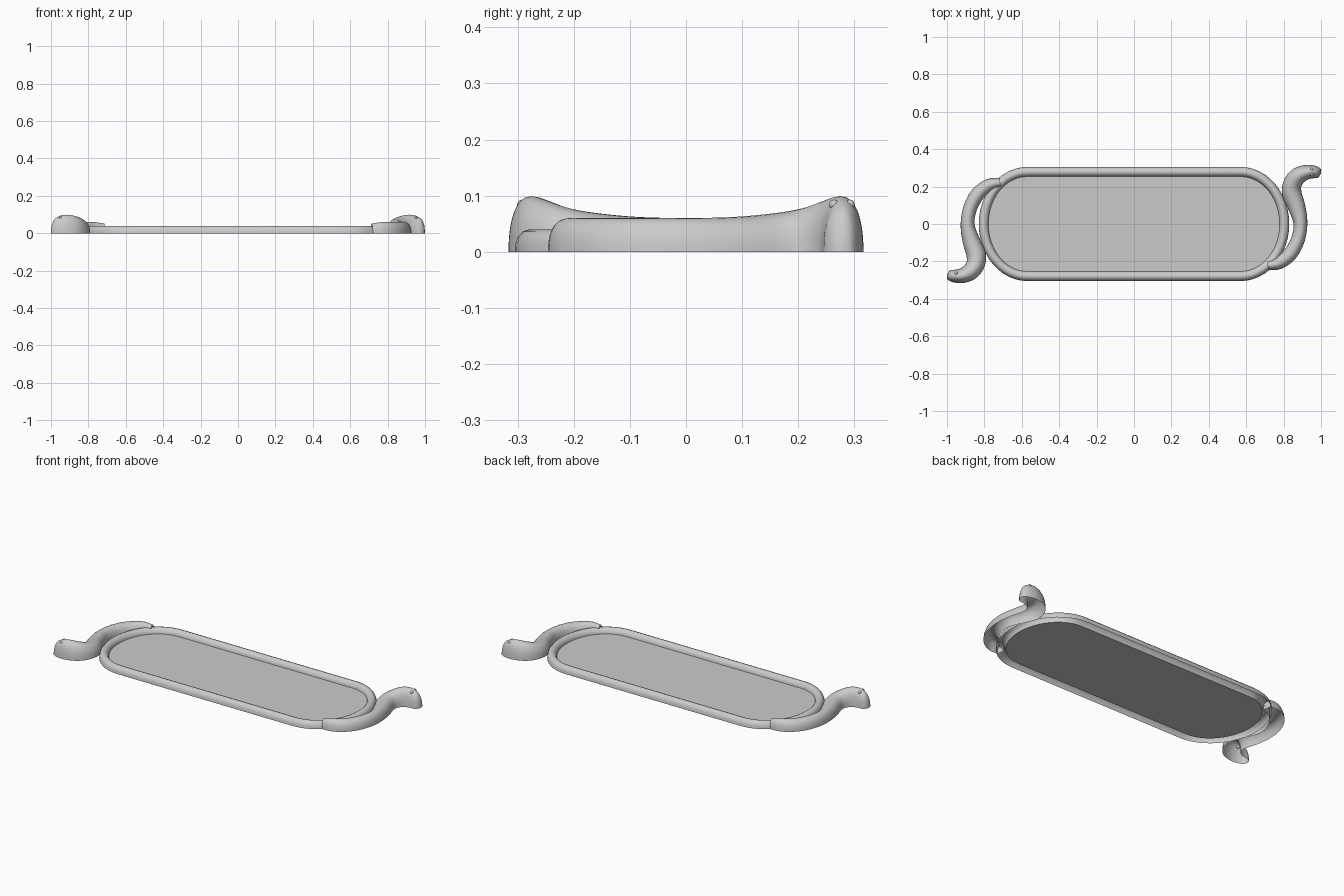
import bpy, bmesh, math
from mathutils import Vector

if "Cube" in bpy.data.objects:
    bpy.data.objects.remove(bpy.data.objects["Cube"])

STRAIGHT = 0.57   # half length of the straight sides


def finish(name, bm, angle=40):
    bmesh.ops.remove_doubles(bm, verts=bm.verts, dist=1e-5)
    mesh = bpy.data.meshes.new(name)
    bm.to_mesh(mesh)
    bm.free()
    ob = bpy.data.objects.new(name, mesh)
    bpy.context.collection.objects.link(ob)
    bpy.ops.object.select_all(action='DESELECT')
    ob.select_set(True)
    bpy.context.view_layer.objects.active = ob
    bpy.ops.object.shade_smooth_by_angle(angle=math.radians(angle))
    return ob


def outline(half_width, n=24):
    """Long oval: straight sides with slightly squashed round ends."""
    rx = half_width - 0.045
    pts = []
    for sx, start in ((1, -90), (-1, 90)):
        for i in range(n + 1):
            a = math.radians(start + 180 * i / n)
            pts.append((sx * STRAIGHT + rx * math.cos(a), half_width * math.sin(a)))
    return pts


def bridge(bm, rows, closed):
    for r0, r1 in zip(rows, rows[1:]):
        n = len(r0)
        for i in range(n if closed else n - 1):
            j = (i + 1) % n
            bm.faces.new((r0[i], r0[j], r1[j], r1[i]))


# Raised rim, rounded on top and open underneath
profile = [(0.305, 0), (0.304, 0.014), (0.300, 0.026), (0.291, 0.036), (0.279, 0.040),
           (0.267, 0.036), (0.258, 0.027), (0.254, 0.015), (0.253, 0)]
bm = bmesh.new()
rows = [[bm.verts.new((x, y, z)) for x, y in outline(w)] for w, z in profile]
bridge(bm, rows, True)
finish("tray_rim", bm)

# Thin flat floor
bm = bmesh.new()
rows = [[bm.verts.new((x, y, z)) for x, y in outline(0.254)] for z in (0, 0.01)]
bridge(bm, rows, True)
bm.faces.new(rows[0][::-1])
bm.faces.new(rows[1])
finish("tray_floor", bm)

# Snake stations: x, y, half width, height (tail to nose)
stations = [(0.715, -0.222, 0.024, 0.052), (0.775, -0.208, 0.034, 0.060),
            (0.835, -0.160, 0.038, 0.060), (0.876, -0.085, 0.037, 0.060),
            (0.890, 0.000, 0.037, 0.060), (0.872, 0.085, 0.046, 0.062),
            (0.845, 0.160, 0.052, 0.069), (0.846, 0.210, 0.050, 0.078),
            (0.872, 0.252, 0.047, 0.092), (0.912, 0.274, 0.041, 0.099),
            (0.950, 0.279, 0.036, 0.094), (0.980, 0.275, 0.030, 0.076),
            (0.993, 0.272, 0.022, 0.050)]


def smooth_path(pts, sub=4):
    """Catmull-Rom interpolation through the stations."""
    p = [Vector(q) for q in pts]
    p = [2 * p[0] - p[1]] + p + [2 * p[-1] - p[-2]]
    out = []
    for i in range(1, len(p) - 2):
        a, b, c, d = p[i - 1:i + 3]
        for k in range(sub):
            t = k / sub
            out.append(0.5 * (2 * b + (c - a) * t + (2 * a - 5 * b + 4 * c - d) * t * t
                              + (3 * b - a - 3 * c + d) * t ** 3))
    return out + [p[-2]]


def snake_handle(name, side):
    """Half-round winding body, open underneath; side=-1 turns it half a turn."""
    path = smooth_path(stations)
    bm = bmesh.new()
    rows = []
    for i, s in enumerate(path):
        d = (path[min(i + 1, len(path) - 1)] - path[max(i - 1, 0)])
        d = Vector((d[0], d[1])).normalized()
        row = []
        for k in range(17):
            a = math.pi * k / 16
            c, h = math.cos(a), math.sin(a)
            off = math.copysign(abs(c) ** 0.9, c) * s[2]
            row.append(bm.verts.new((side * (s[0] - d.y * off), side * (s[1] + d.x * off),
                                     s[3] * max(h, 0) ** 0.9)))
        rows.append(row)
    bridge(bm, rows, False)
    # Flat tail end and short rounded nose
    bm.faces.new(rows[0])
    nose = bm.verts.new((side * 1.0, side * 0.270, 0.0))
    for a, b in zip(rows[-1], rows[-1][1:]):
        bm.faces.new((a, b, nose))
    bmesh.ops.recalc_face_normals(bm, faces=bm.faces)
    top = max(bm.faces, key=lambda f: f.calc_center_median().z)
    if top.normal.z < 0:
        bmesh.ops.reverse_faces(bm, faces=bm.faces)
    finish(name, bm)
    # Eyes on the head
    for j, (x, y) in enumerate(((0.950, 0.292), (0.950, 0.264))):
        bpy.ops.mesh.primitive_uv_sphere_add(segments=12, ring_count=8, radius=0.009,
                                             location=(side * x, side * y, 0.084))
        eye = bpy.context.object
        eye.name = f"{name}_eye_{j + 1}"
        bpy.ops.object.shade_smooth()


snake_handle("snake_handle_right", 1)
snake_handle("snake_handle_left", -1)
